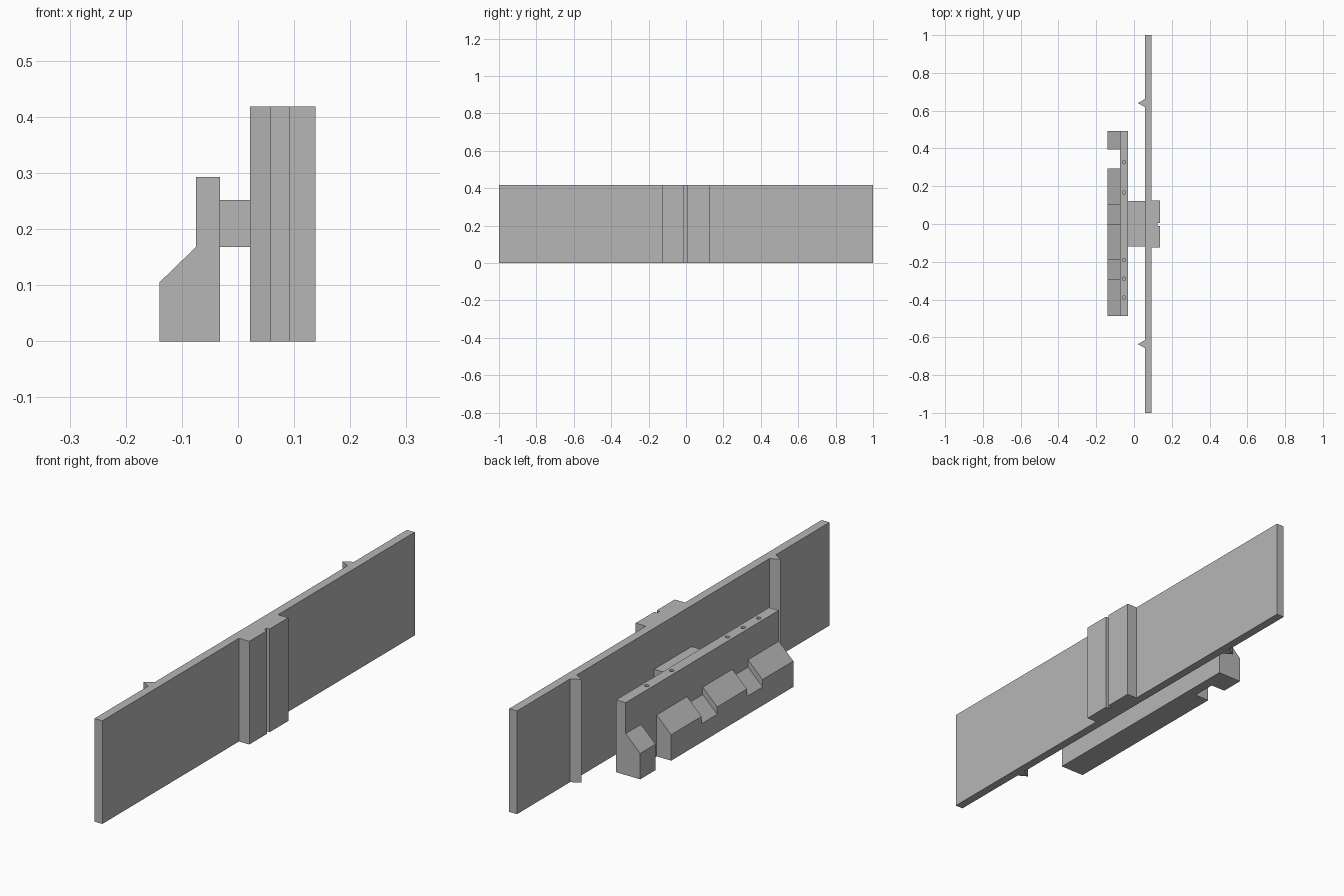
import bpy, bmesh
from mathutils import Vector

cube = bpy.data.objects.get("Cube")
if cube:
    bpy.data.objects.remove(cube, do_unlink=True)

grey = bpy.data.materials.new("plain_grey")
grey.use_nodes = True
colour = (0.47, 0.47, 0.47, 1)
grey.diffuse_color = colour
grey.node_tree.nodes["Principled BSDF"].inputs["Base Color"].default_value = colour


def prism(name, outline, offset):
    """Extrude a flat outline along an offset vector."""
    bm = bmesh.new()
    face = bm.faces.new([bm.verts.new(p) for p in outline])
    out = bmesh.ops.extrude_face_region(bm, geom=[face])
    moved = [v for v in out["geom"] if isinstance(v, bmesh.types.BMVert)]
    bmesh.ops.translate(bm, verts=moved, vec=Vector(offset))
    bmesh.ops.recalc_face_normals(bm, faces=bm.faces)
    mesh = bpy.data.meshes.new(name)
    bm.to_mesh(mesh)
    bm.free()
    mesh.materials.append(grey)
    obj = bpy.data.objects.new(name, mesh)
    bpy.context.collection.objects.link(obj)
    return obj


def upright(name, plan, z0, z1):
    """Extrude an x, y plan between two heights."""
    return prism(name, [(x, y, z0) for x, y in plan], (0, 0, z1 - z0))


def box(name, x0, x1, y0, y1, z0, z1):
    return upright(name, [(x0, y0), (x1, y0), (x1, y1), (x0, y1)], z0, z1)


height = 0.418
wall_in, wall_out = 0.057, 0.092
plate_in, plate_out = -0.032, -0.075

# Long wall panel
box("wall_panel", wall_in, wall_out, -1, 1, 0, height)

# Pilaster with a narrow vertical groove
upright("pilaster", [(wall_out, -0.125), (0.138, -0.125), (0.138, -0.01), (0.125, -0.01),
                     (0.125, 0.005), (0.138, 0.005), (0.138, 0.125), (wall_out, 0.125)],
        0, height)

# Pointed ribs on the inner side of the wall
for side, y in (("front", -0.636), ("back", 0.64)):
    upright(side + "_rib", [(wall_in, y - 0.021), (wall_in, y + 0.021), (0.021, y)], 0, height)

# Bridge from the wall to the plate
box("bridge", plate_in, wall_in, -0.118, 0.123, 0.168, 0.252)

# Upright plate with small holes in its top edge
plate = box("upright_plate", plate_out, plate_in, -0.487, 0.493, 0, 0.293)
for i, y in enumerate((0.327, 0.167, -0.19, -0.29, -0.39)):
    bpy.ops.mesh.primitive_cylinder_add(vertices=12, radius=0.009, depth=0.06,
                                        location=(-0.053, y, 0.293))
    cutter = bpy.context.object
    cutter.name = f"hole_cutter_{i + 1}"
    cutter.data.materials.append(grey)
    cutter.hide_render = True
    cutter.hide_set(True)
    cut = plate.modifiers.new(f"hole_{i + 1}", "BOOLEAN")
    cut.operation = "DIFFERENCE"
    cut.solver = "EXACT"
    cut.object = cutter

# Sloped blocks, with lower saddles between the tall ones
blocks = [("end_block", 0.395, 0.493, 0), ("back_block", 0.1, 0.295, 0),
          ("back_saddle", 0, 0.1, 0.03), ("middle_block", -0.19, 0, 0),
          ("front_saddle", -0.29, -0.19, 0.03), ("front_block", -0.487, -0.29, 0)]
for name, y0, y1, drop in blocks:
    profile = [(-0.14, 0), (plate_out, 0), (plate_out, 0.168 - drop), (-0.14, 0.105 - drop)]
    prism(name, [(x, y0, z) for x, z in profile], (0, y1 - y0, 0))
